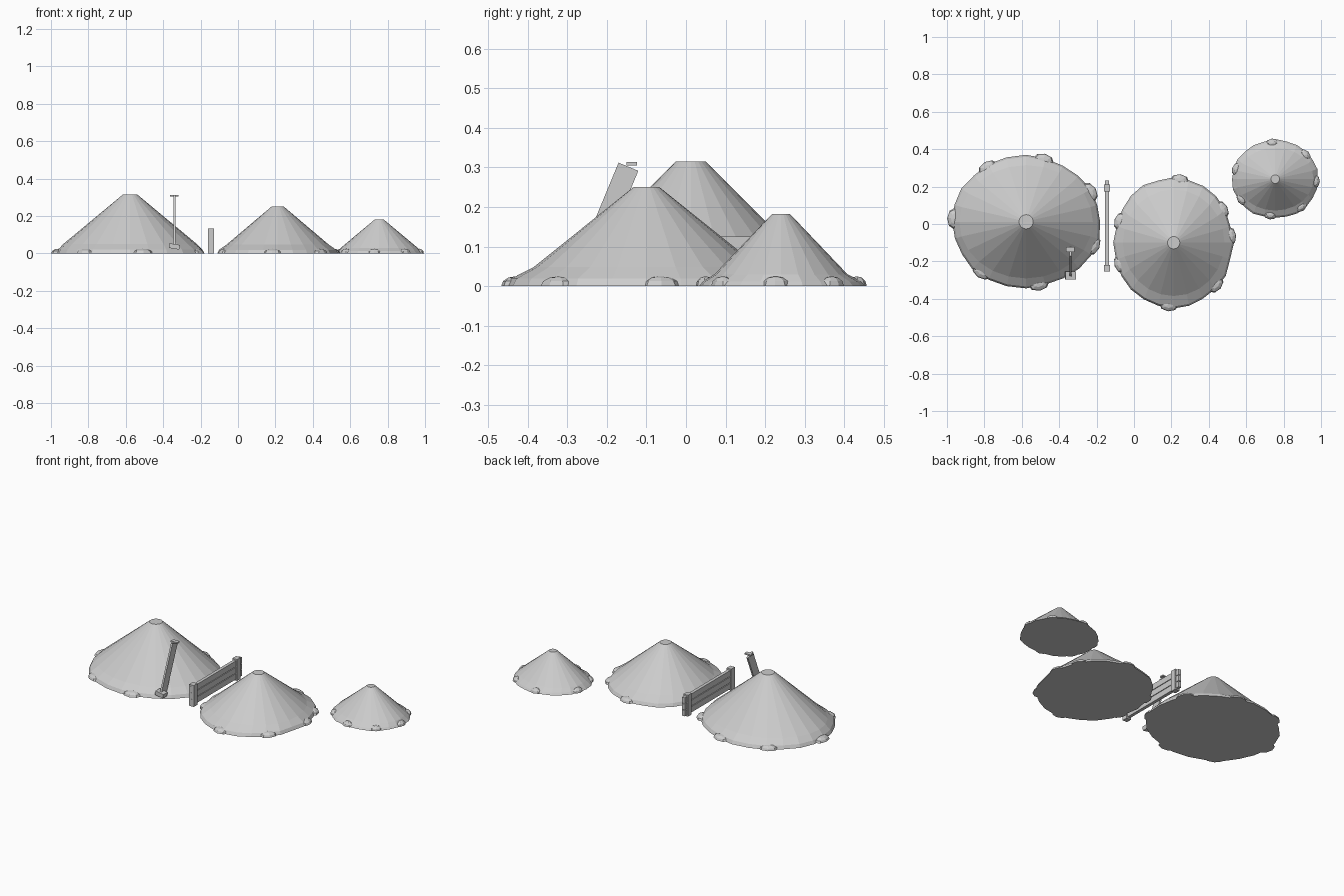
import bpy, bmesh, math, random
from mathutils import Matrix, Vector

random.seed(4)
if "Cube" in bpy.data.objects:
    bpy.data.objects.remove(bpy.data.objects["Cube"])

GREY = (0.6, 0.6, 0.6, 1)
grey = bpy.data.materials.new("plain_grey")
grey.use_nodes = True
grey.diffuse_color = GREY
grey.node_tree.nodes["Principled BSDF"].inputs["Base Color"].default_value = GREY


def finish(name, bm):
    bmesh.ops.recalc_face_normals(bm, faces=bm.faces)
    mesh = bpy.data.meshes.new(name)
    bm.to_mesh(mesh)
    bm.free()
    mesh.materials.append(grey)
    obj = bpy.data.objects.new(name, mesh)
    bpy.context.collection.objects.link(obj)
    return obj


def box(name, centre, size, rot=None):
    bm = bmesh.new()
    turn = rot or Matrix()
    bmesh.ops.create_cube(bm, size=1, matrix=Matrix.Translation(centre) @ turn @ Matrix.Diagonal((*size, 1)))
    return finish(name, bm)


def pile(name, centre, outer, ring, ring_z, top_r, height, clods, clod_size, sides=24):
    """Cone with a flat tip, a low spread skirt and clods lying around the rim."""
    cx, cy = centre
    rim = [random.uniform(0.98, 1.02) for _ in range(sides)]
    levels = [(outer, 0), ((outer[0] - 0.01, outer[1] - 0.01), ring_z * 0.4),
              (ring, ring_z), ((top_r, top_r), height)]
    bm = bmesh.new()
    loops = []
    for k, ((rx, ry), z) in enumerate(levels):
        loop = []
        for i in range(sides):
            a = math.tau * i / sides
            j = rim[i] if k < 2 else 1
            loop.append(bm.verts.new((cx + rx * j * math.cos(a), cy + ry * j * math.sin(a), z)))
        loops.append(loop)
    for low, high in zip(loops, loops[1:]):
        for i in range(sides):
            n = (i + 1) % sides
            bm.faces.new((low[i], low[n], high[n], high[i]))
    bm.faces.new(loops[0])
    bm.faces.new(loops[-1])
    finish(name, bm)

    # flattened clods, cut off at the ground
    bm = bmesh.new()
    for deg in clods:
        a = math.radians(deg)
        spot = Vector((cx + (outer[0] - 0.018) * math.cos(a), cy + (outer[1] - 0.018) * math.sin(a), 0))
        facing = math.atan2(math.sin(a) / outer[1], math.cos(a) / outer[0])
        place = (Matrix.Translation(spot) @ Matrix.Rotation(facing, 4, 'Z')
                 @ Matrix.Diagonal((clod_size * 0.7, clod_size, 0.025, 1)))
        bmesh.ops.create_uvsphere(bm, u_segments=8, v_segments=6, radius=1, matrix=place)
    cut = bmesh.ops.bisect_plane(bm, geom=bm.verts[:] + bm.edges[:] + bm.faces[:],
                                 plane_co=(0, 0, 0), plane_no=(0, 0, -1), clear_outer=True)
    rims = [g for g in cut["geom_cut"] if isinstance(g, bmesh.types.BMEdge)]
    bmesh.ops.holes_fill(bm, edges=rims)
    finish(name + "_clods", bm)


# three piles
pile("large_pile", (-0.577, 0.012), (0.40, 0.352), (0.357, 0.303), 0.05, 0.038, 0.315,
     (177, 122, 76, 28, -22, -80, -128), 0.058)
pile("middle_pile", (0.212, -0.10), (0.318, 0.35), (0.272, 0.285), 0.048, 0.033, 0.25,
     (84, 32, 6, -42, -95, 200, 160), 0.052)
pile("small_pile", (0.755, 0.24), (0.232, 0.21), (0.205, 0.168), 0.03, 0.023, 0.182,
     (94, 42, -4, -50, -97, 214, 164), 0.036)

# plank fence
FX = -0.145
for y, side in ((-0.236, "front"), (0.192, "back")):
    box(side + "_fence_post", (FX, y, 0.067), (0.032, 0.036, 0.134))
for i in range(3):
    box(f"fence_plank_{i + 1}", (FX, -0.011, 0.027 + i * 0.04), (0.02, 0.488, 0.036))

# leaning shovel
SX = -0.34
lean = Matrix.Rotation(-math.radians(22.5), 4, 'X')
box("shovel_shaft", (SX, -0.20, 0.17), (0.011, 0.054, 0.285), lean)
box("shovel_grip", (SX, -0.137, 0.309), (0.045, 0.026, 0.008))
box("shovel_blade", (SX, -0.275, 0.037), (0.056, 0.042, 0.025), Matrix.Rotation(math.radians(10), 4, 'Y'))
